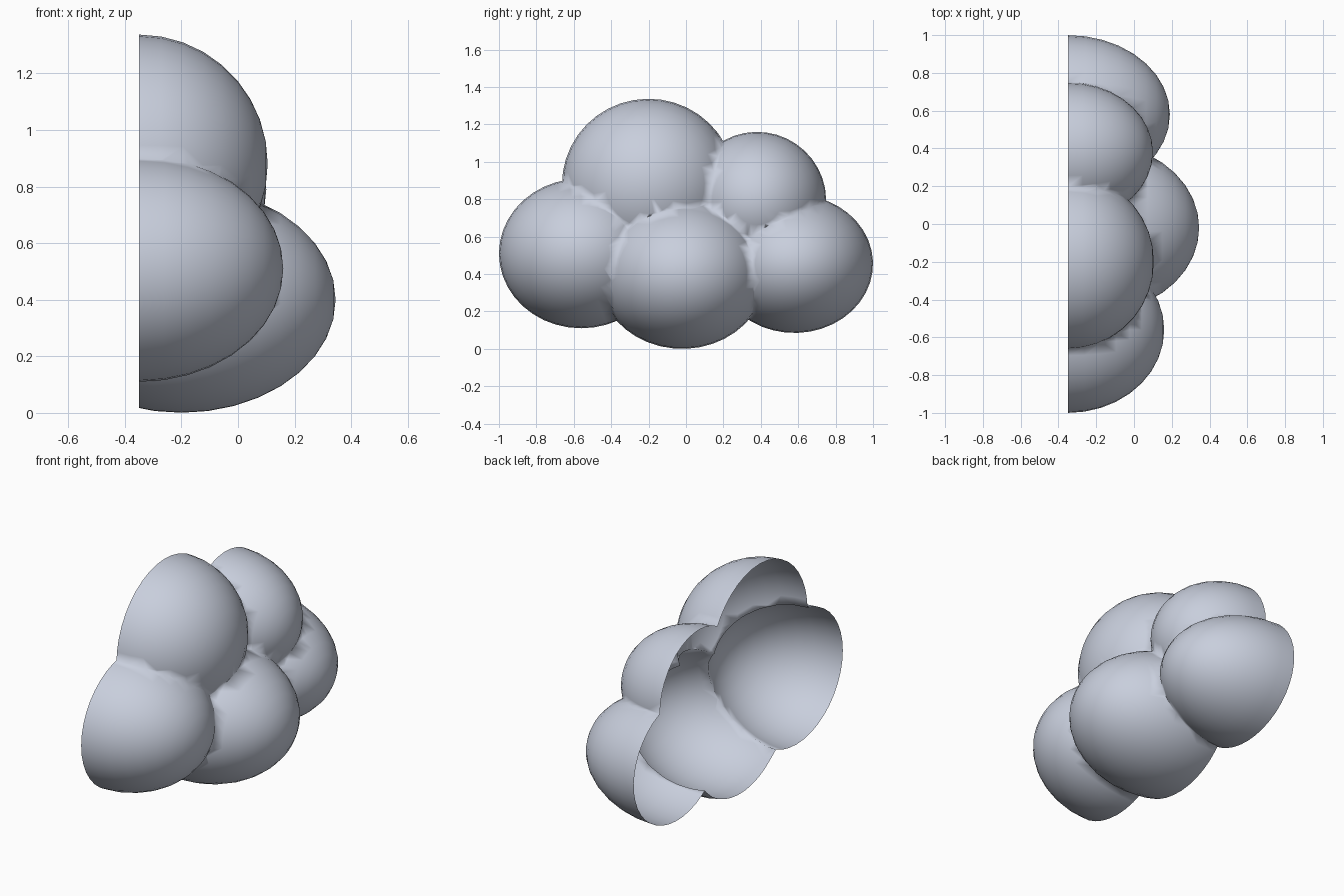
import bpy, bmesh, math
from mathutils import Matrix

if "Cube" in bpy.data.objects:
    bpy.data.objects.remove(bpy.data.objects["Cube"])

CUT_X = -0.35  # open flat back of the shell

# puffs: centre, radii
PUFFS = [
    ((-0.35, -0.56, 0.51), (0.51, 0.44, 0.40)),    # front end
    ((-0.35, -0.20, 0.88), (0.455, 0.463, 0.457)), # tall top
    ((-0.35, 0.38, 0.79), (0.45, 0.37, 0.37)),     # small top
    ((-0.35, 0.58, 0.455), (0.54, 0.42, 0.37)),    # rear end
    ((-0.20, -0.02, 0.40), (0.545, 0.45, 0.40)),   # belly
]

cloud_mat = bpy.data.materials.new("pale blue grey")
cloud_mat.diffuse_color = (0.58, 0.62, 0.72, 1)
cloud_mat.use_nodes = True
cloud_mat.node_tree.nodes["Principled BSDF"].inputs["Base Color"].default_value = cloud_mat.diffuse_color


def puff(name, centre, radii, twist):
    """Ellipsoid with its poles along x."""
    bm = bmesh.new()
    bmesh.ops.create_uvsphere(bm, u_segments=40, v_segments=18, radius=1)
    m = (Matrix.Translation(centre) @ Matrix.Diagonal((*radii, 1))
         @ Matrix.Rotation(twist, 4, 'X') @ Matrix.Rotation(math.pi / 2, 4, 'Y'))
    bm.transform(m)
    me = bpy.data.meshes.new(name)
    bm.to_mesh(me)
    bm.free()
    ob = bpy.data.objects.new(name, me)
    bpy.context.collection.objects.link(ob)
    return ob


# merge the puffs into one outer skin
parts = [puff("puff", c, r, 0.013 * i) for i, (c, r) in enumerate(PUFFS)]
cloud = parts[0]
cloud.name = "cloud_shell"
bpy.context.view_layer.objects.active = cloud
for other in parts[1:]:
    mod = cloud.modifiers.new("join", 'BOOLEAN')
    mod.operation = 'UNION'
    mod.solver = 'EXACT'
    mod.object = other
    bpy.ops.object.modifier_apply(modifier=mod.name)
    bpy.data.objects.remove(other)

# slice off the back half, leaving it open, and soften the valleys
bm = bmesh.new()
bm.from_mesh(cloud.data)
bmesh.ops.bisect_plane(bm, geom=bm.verts[:] + bm.edges[:] + bm.faces[:],
                       plane_co=(CUT_X, 0, 0), plane_no=(1, 0, 0), clear_inner=True)
bmesh.ops.remove_doubles(bm, verts=bm.verts[:], dist=0.008)
for f in bm.faces:
    f.smooth = True
    f.material_index = 0
bm.to_mesh(cloud.data)
bm.free()
cloud.data.materials.clear()
cloud.data.materials.append(cloud_mat)
